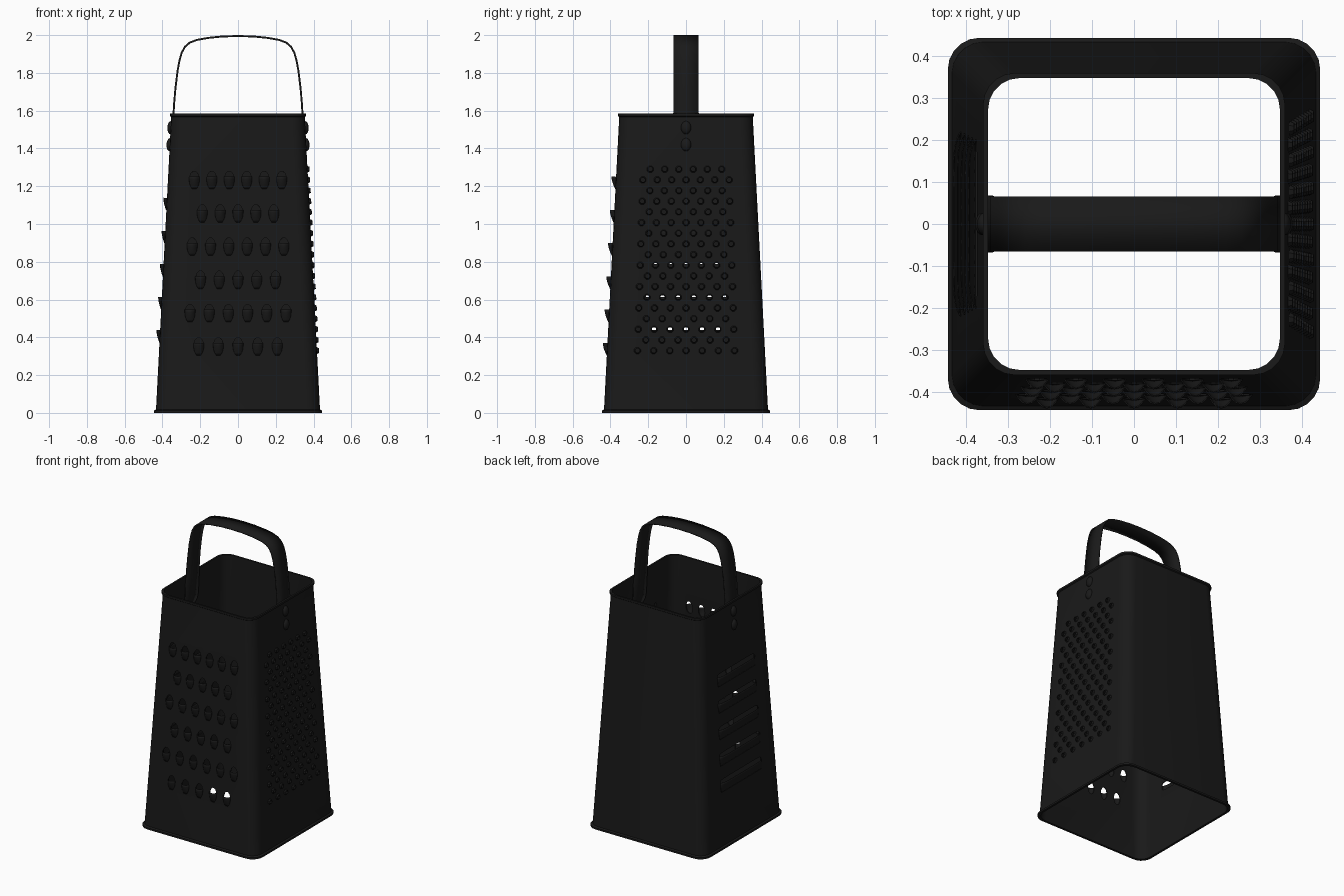
import bpy, bmesh, math
from mathutils import Matrix, Vector

if "Cube" in bpy.data.objects:
    bpy.data.objects.remove(bpy.data.objects["Cube"])

SLOPE = 0.052
steel = bpy.data.materials.new("dark_steel")
steel.diffuse_color = (0.01, 0.01, 0.01, 1)
steel.use_nodes = True
steel.node_tree.nodes["Principled BSDF"].inputs["Base Color"].default_value = steel.diffuse_color


def hw(z):
    """Half width of the tapered body at height z."""
    return 0.435 - SLOPE * z


def finish(name, bm, mat=True):
    bmesh.ops.recalc_face_normals(bm, faces=bm.faces)
    me = bpy.data.meshes.new(name)
    bm.to_mesh(me)
    bm.free()
    ob = bpy.data.objects.new(name, me)
    bpy.context.collection.objects.link(ob)
    if mat:
        me.materials.append(steel)
    return ob


def smooth(ob):
    bpy.ops.object.select_all(action='DESELECT')
    ob.select_set(True)
    bpy.context.view_layer.objects.active = ob
    bpy.ops.object.shade_smooth_by_angle(angle=math.radians(35))


def frame(side, u, z):
    """Local axes on a side: x across, y up the slope, z outward. 0 front, 1 right, 3 left."""
    n = Vector((0, -1, SLOPE)).normalized()
    up = Vector((0, SLOPE, 1)).normalized()
    m = Matrix.Identity(4)
    for i, v in enumerate((Vector((1, 0, 0)), up, n, Vector((u, -hw(z), z)))):
        m.col[i][:3] = v
    return Matrix.Rotation(side * math.pi / 2, 4, 'Z') @ m


def grid(bm, rows, closed_u=False, closed_v=False):
    vs = [[bm.verts.new(p) for p in r] for r in rows]
    nr, nc = len(vs), len(vs[0])
    for i in range(nr if closed_v else nr - 1):
        for j in range(nc if closed_u else nc - 1):
            a, b = (i + 1) % nr, (j + 1) % nc
            bm.faces.new((vs[i][j], vs[i][b], vs[a][b], vs[a][j]))


def square_ring(h, z, r=0.075, seg=5):
    pts = []
    for k in range(4):
        for s in range(seg + 1):
            a = math.pi / 2 * (k + s / seg)
            cx = (h - r) * (1 if k in (0, 3) else -1)
            cy = (h - r) * (1 if k < 2 else -1)
            pts.append((cx + r * math.cos(a), cy + r * math.sin(a), z))
    return pts


def cut_prism(bm, m, w, h, cy, power=2, seg=12):
    """Cutter with a rounded outline, pushed through the wall."""
    rings = []
    for d in (-0.03, 0.03):
        ring = []
        for i in range(seg):
            a = 2 * math.pi * (i + 0.5) / seg
            c, s = math.cos(a), math.sin(a)
            e = 2 / power
            ring.append(m @ Vector((w * math.copysign(abs(c) ** e, c),
                                    cy + h * math.copysign(abs(s) ** e, s), d)))
        rings.append([bm.verts.new(p) for p in ring])
    for j in range(seg):
        k = (j + 1) % seg
        bm.faces.new((rings[0][j], rings[0][k], rings[1][k], rings[1][j]))
    bm.faces.new(rings[0][::-1])
    bm.faces.new(rings[1])


def hood(bm, m, w, h, p, power, nu, nv=5):
    """Raised scoop, open at its upper cutting edge."""
    rows = []
    for i in range(nv + 1):
        t = i / nv
        ww = w * (1 - t ** 3 * (0.6 if power < 4 else 0.03))
        row = []
        for j in range(nu + 1):
            u = -math.cos(math.pi * j / nu)
            lift = p * (1 - abs(u) ** power) * (1 - t ** 1.6)
            row.append(m @ Vector((u * ww, -t * h, lift)))
        rows.append(row)
    grid(bm, rows)


# Body shell: lipped top, tapered wall, flared foot
bm = bmesh.new()
profile = [(0.444, 0), (0.444, 0.012), (hw(0.018), 0.018), (hw(1.566), 1.566),
           (0.36, 1.571), (0.36, 1.584), (0.348, 1.584), (0.348, 1.566),
           (hw(0.018) - 0.006, 0.018), (0.429, 0)]
grid(bm, [square_ring(h, z) for h, z in profile], True, True)
body = finish("grater_body", bm)

cut, coarse, slices, fine = (bmesh.new() for _ in range(4))

# Coarse teeth on the front
for r in range(6):
    z = 1.25 - r * 0.176
    n = 6 if r % 2 == 0 else 5
    for i in range(n):
        m = frame(0, (i - (n - 1) / 2) * 0.1 * hw(z) / 0.4, z)
        cut_prism(cut, m, 0.025, 0.042, -0.012)
        hood(coarse, m, 0.027, 0.065, 0.023, 2, 8)

# Wide slicing slots on the left
for r in range(5):
    z = 1.138 - r * 0.175
    m = frame(3, 0, z)
    w = 0.21 * hw(z) / 0.4
    cut_prism(cut, m, w, 0.028, -0.01, 8, 20)
    hood(slices, m, w + 0.004, 0.065, 0.018, 10, 16)

# Fine punched burrs on the right
for r in range(18):
    z = 1.29 - r * 0.0565
    n = 7 if r % 2 else 6
    for i in range(n):
        m = frame(1, (i - (n - 1) / 2) * 0.082 * hw(z) / 0.4, z)
        cut_prism(cut, m, 0.012, 0.012, 0, 2, 8)
        rings = [[m @ Vector((rad * math.cos(a), rad * math.sin(a), d))
                  for a in (math.tau * (k + 0.5) / 8 for k in range(8))]
                 for rad, d in ((0.019, 0), (0.0135, 0.011), (0.0115, 0.011), (0.012, -0.003))]
        grid(fine, rings, True)

# Punch the holes
cutter = finish("hole_cutter", cut, False)
cutter.hide_render = True
mod = body.modifiers.new("holes", 'BOOLEAN')
mod.operation = 'DIFFERENCE'
mod.solver = 'EXACT'
mod.object = cutter
bpy.context.view_layer.objects.active = body
bpy.ops.object.modifier_apply(modifier=mod.name)
bpy.data.objects.remove(cutter)
smooth(body)

for name, b, thick in (("coarse_teeth", coarse, True), ("slicing_blades", slices, True),
                       ("fine_burrs", fine, False)):
    ob = finish(name, b)
    if thick:
        s = ob.modifiers.new("thickness", 'SOLIDIFY')
        s.thickness = 0.003
        s.offset = 0
    smooth(ob)

# Handle strap: (x, z, half width), ends riveted inside the wall
half = [(hw(z) - 0.011, z, w) for z, w in
        ((1.365, 0.02), (1.372, 0.04), (1.39, 0.058), (1.42, 0.068), (1.57, 0.068))]
half += [(0.338, 1.64, 0.066), (0.331, 1.72, 0.065), (0.32, 1.81, 0.065), (0.31, 1.865, 0.065),
         (0.298, 1.907, 0.065), (0.281, 1.938, 0.065), (0.256, 1.96, 0.065),
         (0.22, 1.974, 0.065), (0.16, 1.985, 0.065), (0.08, 1.993, 0.065)]
path = half + [(0, 1.995, 0.065)] + [(-x, z, w) for x, z, w in reversed(half)]
bm = bmesh.new()
grid(bm, [[(x, -w, z), (x, w, z)] for x, z, w in path])
handle = finish("handle", bm)
s = handle.modifiers.new("thickness", 'SOLIDIFY')
s.thickness = 0.01
s.offset = 0
smooth(handle)

# Domed rivets, two at each handle end
bm = bmesh.new()
for side in (1, 3):
    for z in (1.51, 1.42):
        m = frame(side, 0, z) @ Matrix.Diagonal((1, 1.3, 0.65, 1))
        bmesh.ops.create_uvsphere(bm, u_segments=16, v_segments=8, radius=0.027, matrix=m)
smooth(finish("rivets", bm))
